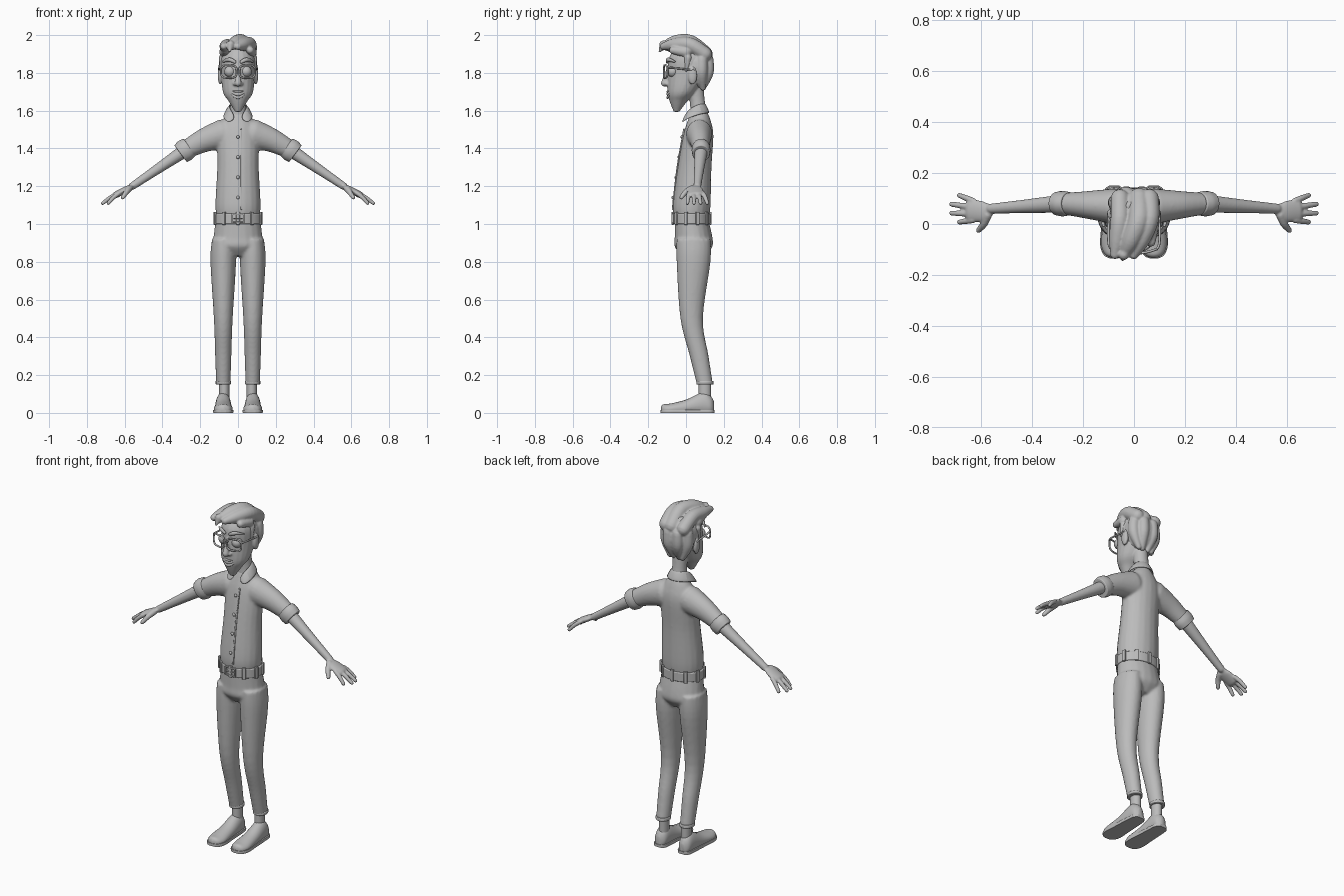
import bpy, bmesh, math
from mathutils import Vector, Matrix

cube = bpy.data.objects.get("Cube")
if cube:
    bpy.data.objects.remove(cube, do_unlink=True)

grey = bpy.data.materials.new("plain_grey")
grey.use_nodes = True
grey.diffuse_color = (.5, .5, .5, 1)
grey.node_tree.nodes["Principled BSDF"].inputs["Base Color"].default_value = grey.diffuse_color

X, Y, Z = Vector((1, 0, 0)), Vector((0, 1, 0)), Vector((0, 0, 1))
THIN = .005


def resample(stations, steps):
    """Catmull-Rom interpolation of stations (x, y, z, width, depth)."""
    last = len(stations) - 1
    out = []
    for i in range(last):
        a, b, c, d = (stations[min(max(i + k, 0), last)] for k in (-1, 0, 1, 2))
        for s in range(steps):
            t = s / steps
            out.append([q + t * (r - p + t * (2 * p - 5 * q + 4 * r - w + t * (3 * (q - r) + w - p))) / 2
                        for p, q, r, w in zip(a, b, c, d)])
    return out + [list(stations[last])]


def loft(bm, stations, axis=None, ref=X, both=False, floor=None, ceiling=None, sides=20, steps=5, rounded=False):
    """Closed skin over elliptical rings; rings stay square to axis when given."""
    stations = resample(stations, steps)
    spots = [Vector(s[:3]) for s in stations]
    last = len(spots) - 1
    frames = []
    for i, spot in enumerate(spots):
        along = axis or (spots[min(i + 1, last)] - spots[max(i - 1, 0)]).normalized()
        u = (ref - along * ref.dot(along)).normalized()
        frames.append((spot, u * stations[i][3], along.cross(u) * stations[i][4], along))
    if rounded:
        for end, way in ((0, -1), (-1, 1)):
            spot, u, v, along = frames[end]
            reach = along * way * min(u.length, v.length)
            for k in (1, 2, 3):
                a = k * math.pi / 7
                dome = (spot + reach * math.sin(a), u * math.cos(a), v * math.cos(a), along)
                frames.insert(0 if way < 0 else len(frames), dome)
    for side in ((1, -1) if both else (1,)):
        rings = []
        for spot, u, v, along in frames:
            ring = []
            for k in range(sides):
                a = math.tau * k / sides
                co = spot + u * math.cos(a) + v * math.sin(a)
                if floor is not None:
                    co.z = max(co.z, floor)
                if ceiling is not None:
                    co.z = min(co.z, ceiling)
                ring.append(bm.verts.new((co.x * side, co.y, co.z)))
            rings.append(ring)
        for low, high in zip(rings, rings[1:]):
            for k in range(sides):
                j = (k + 1) % sides
                bm.faces.new((low[k], low[j], high[j], high[k]))
        bm.faces.new(rings[0])
        bm.faces.new(rings[-1])


def column(bm, rows, x=0, **options):
    """Upright body from rows of (height, y, half width, half depth)."""
    loft(bm, [(x, y, z, w, d) for z, y, w, d in rows], axis=Z, **options)


def tube(bm, points, radii, flat=1, rounded=True, **options):
    """Limb along points; flat scales its thickness against its width."""
    run = Vector(points[-1]) - Vector(points[0])
    ref = Y if abs(run.x) > max(abs(run.y), abs(run.z)) else X
    loft(bm, [(*p, r, r * flat) for p, r in zip(points, radii)], ref=ref, rounded=rounded, **options)


def ball(bm, centre, radii, both=False):
    for side in ((1, -1) if both else (1,)):
        m = Matrix.Translation((centre[0] * side, *centre[1:])) @ Matrix.Diagonal((*radii, 1))
        bmesh.ops.create_uvsphere(bm, u_segments=20, v_segments=12, radius=1, matrix=m)


def box(bm, centre, size, turn=0):
    m = Matrix.Translation(centre) @ Matrix.Rotation(turn, 4, "Z") @ Matrix.Diagonal((*size, 1))
    bmesh.ops.create_cube(bm, size=1, matrix=m)


def modify(ob, kind, **settings):
    modifier = ob.modifiers.new(kind.lower(), kind)
    for key, value in settings.items():
        setattr(modifier, key, value)


def finish(name, bm, melt=0, bevel=0):
    """Make the object; melt is the voxel size that fuses overlapping pieces."""
    bmesh.ops.recalc_face_normals(bm, faces=bm.faces[:])
    mesh = bpy.data.meshes.new(name)
    bm.to_mesh(mesh)
    bm.free()
    mesh.materials.append(grey)
    ob = bpy.data.objects.new(name, mesh)
    bpy.context.collection.objects.link(ob)
    for other in bpy.context.selected_objects:
        other.select_set(False)
    ob.select_set(True)
    bpy.context.view_layer.objects.active = ob
    if melt:
        mesh.shade_smooth()
        modify(ob, "REMESH", mode="VOXEL", voxel_size=melt, use_smooth_shade=True)
        modify(ob, "SMOOTH", factor=.5, iterations=4)
        return ob
    if bevel:
        modify(ob, "BEVEL", width=bevel, segments=3)
    bpy.ops.object.shade_smooth_by_angle(angle=math.radians(45))
    return ob


# Shirt: torso and sleeves fused together
shoulder, elbow, wrist = Vector((.08, .07, 1.475)), Vector((.28, .08, 1.39)), Vector((.56, .06, 1.2))
bm = bmesh.new()
column(bm, [(1.02, .03, .11, .09), (1.1, .03, .12, .1), (1.3, .045, .11, .09),
            (1.47, .065, .11, .08), (1.55, .07, .08, .06), (1.6, .07, .04, .04)])
tube(bm, [shoulder, shoulder.lerp(elbow, .5) + Z * .01, elbow], [.07, .055, .042], flat=1.15, both=True)
finish("shirt", bm, melt=.008)

# Rolled sleeve cuffs
bm = bmesh.new()
half_cuff = Vector((.8, 0, -.6)) * .03
tube(bm, [elbow - half_cuff, elbow, elbow + half_cuff], [.046, .05, .046], flat=1.2, rounded=False, both=True)
finish("sleeve_cuffs", bm, bevel=.01)

# Shirt placket seam and buttons
bm = bmesh.new()
tube(bm, [(.017, -.07, 1.08), (.017, -.045, 1.3), (.017, -.01, 1.5)], [THIN] * 3, sides=8)
finish("placket_seam", bm)
bm = bmesh.new()
for i in range(4):
    ball(bm, (0, .016 * i - .07, 1.14 + .107 * i), (.009, .007, .009))
finish("shirt_buttons", bm)

# Folded collar, mirrored
bm = bmesh.new()
top = [(.006, -.01, 1.56), (.04, .01, 1.61), (.05, .07, 1.64), (0, .11, 1.64)]
low = [(.05, -.025, 1.53), (.08, 0, 1.555), (.08, .09, 1.585), (0, .14, 1.585)]
upper, lower = ([bm.verts.new(p) for p in edge] for edge in (top, low))
for i in range(len(top) - 1):
    bm.faces.new((upper[i], lower[i], lower[i + 1], upper[i + 1]))
collar = finish("collar", bm)
modify(collar, "MIRROR", use_clip=True)
modify(collar, "SOLIDIFY", thickness=.012, offset=0)
modify(collar, "SUBSURF", levels=2, render_levels=2)

# Trousers: hips and legs fused together, with hem bands
leg_x = .078
bm = bmesh.new()
column(bm, [(1.02, .03, .12, .09), (.93, .04, .13, .1), (.88, .04, .14, .1), (.83, .04, .08, .06)])
column(bm, [(.92, .04, .06, .09), (.8, .04, .068, .09), (.5, .03, .05, .06), (.3, .07, .043, .05),
            (.15, .1, .038, .043)], x=leg_x, both=True)
finish("trousers", bm, melt=.008)
bm = bmesh.new()
column(bm, [(.15, .1, .04, .045), (.17, .1, .04, .045)], x=leg_x, both=True)
finish("trouser_hems", bm, bevel=THIN)

# Belt with loops and buckle
bm = bmesh.new()
column(bm, [(1, .03, .126, .1), (1.055, .03, .126, .1)], sides=48)
finish("belt", bm, bevel=THIN)
bm = bmesh.new()
for i in range(10):
    a = math.tau * (i + .5) / 10
    box(bm, (.127 * math.cos(a), .03 + .1 * math.sin(a), 1.03), (.012, .02, .068), a)
finish("belt_loops", bm, bevel=.003)
bm = bmesh.new()
for side in (-1, 1):
    box(bm, (0, -.072, 1.03 + side * .022), (.066, .012, .008))
    box(bm, (side * .03, -.072, 1.03), (.008, .012, .05))
box(bm, (0, -.072, 1.03), (.05, .01, THIN))
finish("belt_buckle", bm, bevel=.002)

# Ankles
bm = bmesh.new()
column(bm, [(.06, .1, .027, .033), (.18, .1, .027, .033)], x=.073, both=True)
finish("ankles", bm)

# Shoes: heel to toe as (y, half width, height), on flat soles
shoe = [(.148, .015, .06), (.13, .034, .09), (.09, .04, .11), (0, .045, .07), (-.08, .05, .05),
        (-.12, .035, .045), (-.133, .01, .03)]
bm = bmesh.new()
loft(bm, [(leg_x, y, h * .4, w, h * .6) for y, w, h in shoe], axis=Y, both=True, floor=.01)
finish("shoe_uppers", bm)
bm = bmesh.new()
loft(bm, [(leg_x, y * 1.02, .01, w + THIN, .06) for y, w, h in shoe], axis=Y, both=True, floor=0, ceiling=.016)
finish("shoe_soles", bm)

# Forearms, palms, fingers and thumbs
bm = bmesh.new()
tube(bm, [elbow, elbow.lerp(wrist, .5), wrist], [.036, .027, .02], both=True)
tube(bm, [wrist, (.59, .05, 1.185), (.645, .053, 1.155)], [.022, .04, .044], flat=.4, both=True)
for i in range(4):
    spread = i - 1.5
    base = Vector((.63, .053 + .025 * spread, 1.163))
    tip = Vector((.72 - .015 * spread ** 2, .06 + .035 * spread, 1.11))
    tube(bm, [base, base.lerp(tip, .5) + Z * THIN, tip], [.012, .012, .01], both=True, sides=12)
tube(bm, [(.575, .035, 1.19), (.59, 0, 1.17), (.61, -.025, 1.14)], [.018, .015, .011], both=True, sides=12)
finish("arms_and_hands", bm, melt=.0045)

# Head with neck, nose and ears
bm = bmesh.new()
column(bm, [(1.594, -.05, .015, .015), (1.65, -.04, .05, .047), (1.7, -.02, .08, .078), (1.8, .013, .09, .11),
            (1.88, .02, .09, .11), (1.95, .02, .055, .065)])
column(bm, [(1.55, .07, .05, .05), (1.65, .06, .04, .04), (1.77, .04, .045, .05)])
tube(bm, [(0, -.09, 1.83), (0, -.115, 1.745)], [.01, .018])
ball(bm, (.016, -.102, 1.742), (.012, .012, .01), both=True)
ball(bm, (.094, .035, 1.785), (.013, .024, .047), both=True)
finish("head", bm, melt=THIN)

# Eyes, brows and mouth
bm = bmesh.new()
ball(bm, (.043, -.07, 1.807), (.03, .03, .03), both=True)
finish("eyes", bm)
bm = bmesh.new()
tube(bm, [(.016, -.1, 1.857), (.045, -.095, 1.87), (.08, -.06, 1.86)], [.006, .008, .004], flat=1.4, both=True)
finish("eyebrows", bm)
smile = [k / 3 for k in range(-3, 4)]
for name, middle, thick in (("upper_lip", 1.7, .006), ("teeth", 1.688, .01), ("lower_lip", 1.67, .008)):
    bm = bmesh.new()
    loft(bm, [(.05 * s, -.098 + .033 * s * s, middle + (1.712 - middle) * s * s, THIN, thick * (1 - abs(s) / 2))
              for s in smile], ref=Y, rounded=True)
    finish(name, bm)

# Spectacles: rounded square rims, bridge and temples
bm = bmesh.new()
rim = []
for k in range(33):
    across, up = (math.copysign(abs(f) ** .6, f) for f in (math.cos(k * math.pi / 16), math.sin(k * math.pi / 16)))
    x = .049 + .041 * across
    rim.append((x, 2.2 * x * x - .116, 1.807 + .034 * up, THIN, THIN))
loft(bm, rim, ref=Y, sides=10, steps=1, both=True)
tube(bm, [(-.012, -.115, 1.82), (.012, -.115, 1.82)], [THIN, THIN], sides=10)
tube(bm, [(.088, -.1, 1.825), (.1, -.07, 1.826), (.1, .04, 1.815)], [THIN] * 3, sides=10, both=True)
finish("spectacles", bm)

# Hair: back cap, swept top locks, forelock, nape locks and sideburns
bm = bmesh.new()
ball(bm, (0, .052, 1.83), (.096, .09, .12))
for x, tip, lift, r in ((.02, -.04, .01, .042), (.06, 0, 0, .038), (-.055, -.075, -.01, .037)):
    tube(bm, [(x, .1, 1.9), (x, .02, 1.95 + lift), ((x + tip) / 2, -.06, 1.95 + lift), (tip, -.12, 1.94)],
         [r, r, r * .9, r * .5])
tube(bm, [(-.04, -.12, 1.95), (-.045, -.138, 1.915)], [.022, .008])
tube(bm, [(.07, 0, 1.91), (.065, -.07, 1.92)], [.03, .02], both=True)
tube(bm, [(.082, .01, 1.88), (.09, 0, 1.81)], [.02, .006], both=True)
for x in (.03, .07):
    tube(bm, [(x, .14 - x * .8, 1.87), (x, .14 - x * .8, 1.8), (x * .6, .09, 1.72)], [.03, .03, .015], both=True)
finish("hair", bm, melt=THIN)
